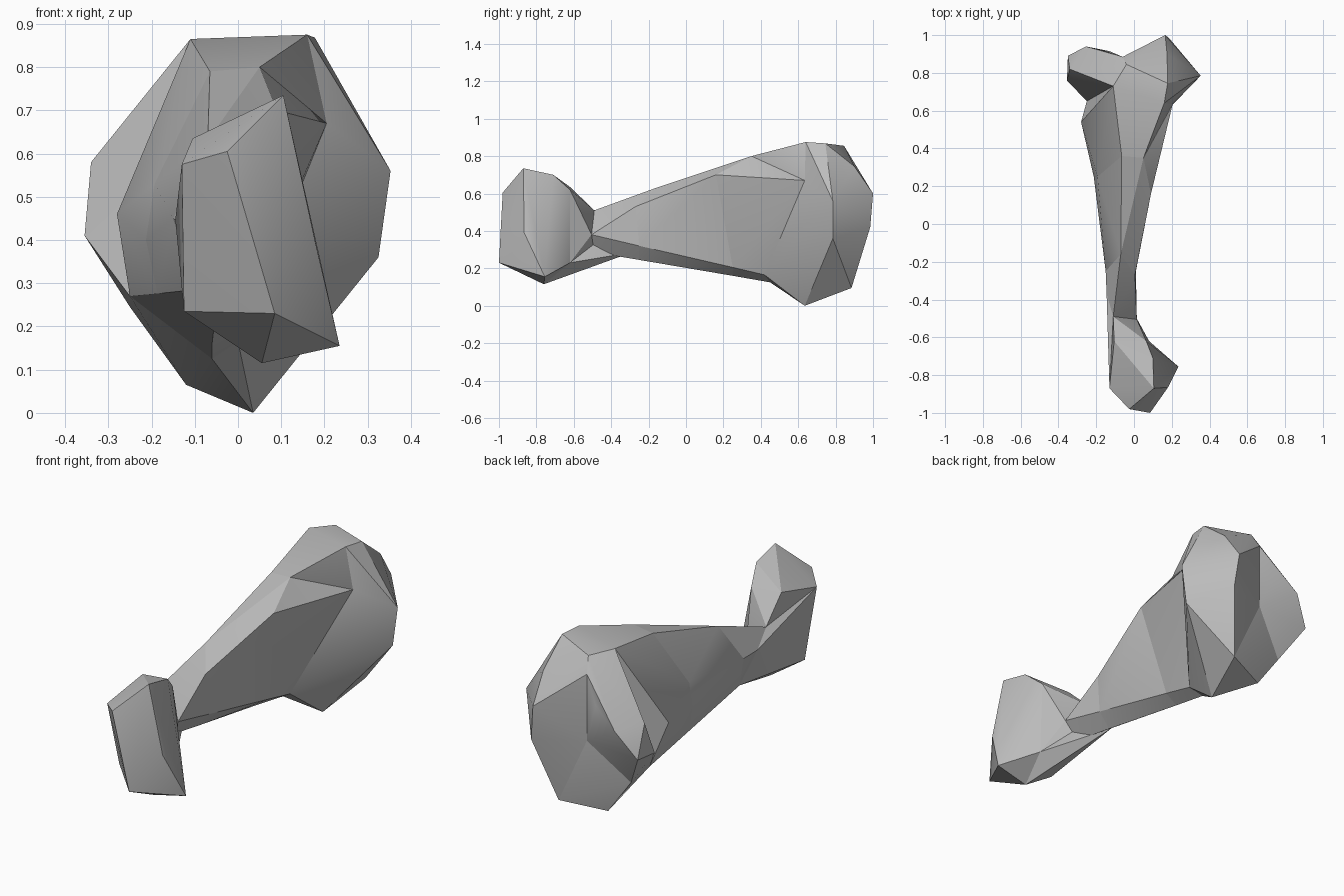
import bpy, bmesh, math

cube = bpy.data.objects.get("Cube")
if cube:
    bpy.data.objects.remove(cube, do_unlink=True)

grey = bpy.data.materials.new("bone grey")
grey.use_nodes = True
colour = (0.5, 0.5, 0.5, 1)
grey.diffuse_color = colour
grey.node_tree.nodes["Principled BSDF"].inputs["Base Color"].default_value = colour

# Corners of the small front knob
knob = dict(
    front_bottom=(.085, -1, .23), front_top=(-.025, -.98, .605),
    crown_front=(.105, -.87, .735), crown_back=(.1, -.71, .7),
    right_upper_front=(-.13, -.87, .575), right_lower=(-.125, -.78, .235),
    spur_tip=(.235, -.755, .155), spur_top=(.18, -.865, .39),
    underside=(.055, -.76, .115), back_right=(-.105, -.62, .635),
    back_left=(.065, -.62, .62), back_low=(.08, -.62, .23))

# Cross-sections of the shaft, from the neck to the broad end
neck_ring = dict(
    neck_top=(-.11, -.49, .51), neck_left=(.015, -.505, .38),
    neck_low=(-.05, -.49, .285), neck_right=(-.145, -.37, .447))
slim_ring = dict(
    slim_top=(-.07, -.16, .63), slim_left=(.005, -.27, .53),
    slim_low_left=(.01, -.25, .32), slim_low=(-.05, -.25, .245),
    slim_heel=(-.1, -.29, .285), slim_right=(-.15, -.25, .45))
wide_ring = dict(
    wide_top_right=(-.065, .36, .79), wide_top_left=(.05, .35, .8),
    wide_left=(.09, .16, .7), wide_low_left=(.003, .25, .205),
    wide_low=(-.06, .25, .16), wide_heel=(-.186, .25, .276),
    wide_right=(-.213, .25, .4), wide_ridge=(-.193, .25, .53))
root_ring = dict(
    root_top_right=(-.11, .73, .865), root_left=(.205, .635, .67),
    root_low_left=(0, .42, .165), root_low=(-.06, .45, .125),
    root_heel=(-.25, .65, .27), root_right=(-.28, .54, .46))

# Corners of the two back lobes, the valley between them and the base
left_lobe = dict(
    root_top_left=(.16, .64, .875),
    left_crown=(.178, .745, .868), left_outer_high=(.353, .785, .56),
    left_outer_low=(.325, .785, .36), left_back_high=(.175, .9, .745),
    left_back_tip=(.165, 1, .6), left_back_low=(.185, .985, .42),
    left_base=(.1, .885, .095))
right_lobe = dict(
    right_outer_high=(-.34, .82, .58), right_outer_low=(-.355, .76, .41),
    right_back_low=(-.35, .89, .42), right_back_tip=(-.255, .94, .56),
    right_back_high=(-.13, .915, .65), right_heel=(-.25, .8, .245))
valley = dict(
    valley_crown=(-.04, .845, .855), valley_high=(-.06, .885, .78),
    valley_mid=(-.06, .885, .44))
base = dict(base_keel=(.035, .635, 0), base_right=(-.12, .8, .065))

corners = {}
for group in (knob, neck_ring, slim_ring, wide_ring, root_ring,
              left_lobe, right_lobe, valley, base):
    corners.update(group)


def faceted_part(name, *groups):
    """Wrap a tight faceted skin around the named corners."""
    names = {key for group in groups for key in group}
    bm = bmesh.new()
    verts = [bm.verts.new(corners[key]) for key in corners if key in names]
    result = bmesh.ops.convex_hull(bm, input=verts)
    spare = set(result["geom_interior"]) | set(result["geom_unused"])
    bmesh.ops.delete(bm, geom=[v for v in spare if isinstance(v, bmesh.types.BMVert)],
                     context="VERTS")
    bmesh.ops.dissolve_limit(bm, angle_limit=math.radians(1),
                             verts=bm.verts[:], edges=bm.edges[:])
    bmesh.ops.recalc_face_normals(bm, faces=bm.faces[:])
    mesh = bpy.data.meshes.new(name)
    bm.to_mesh(mesh)
    bm.free()
    mesh.materials.append(grey)
    part = bpy.data.objects.new(name, mesh)
    bpy.context.collection.objects.link(part)
    bpy.ops.object.select_all(action="DESELECT")
    part.select_set(True)
    bpy.context.view_layer.objects.active = part
    bpy.ops.object.shade_smooth_by_angle(angle=math.radians(25))


# Front knob, the neck behind it and the heel running back under the shaft
faceted_part("front_knob", knob)
faceted_part("neck", ["neck_top", "neck_left", "neck_low", "right_lower", "underside",
                      "back_right", "back_left", "back_low", "right_upper_front"])
faceted_part("heel", ["neck_top", "neck_low", "neck_right", "slim_heel", "back_low",
                      "right_lower", "underside", "right_upper_front"])

# Shaft, section by section
faceted_part("shaft_front", neck_ring, slim_ring)
faceted_part("shaft_middle", slim_ring, wide_ring)
faceted_part("shaft_back", wide_ring, root_ring)

# Broad end: two lobes with a filled saddle between
faceted_part("left_lobe", left_lobe, valley, ["base_keel", "root_left", "root_low_left"])
faceted_part("right_lobe", right_lobe, valley, ["root_top_right", "root_heel"])
faceted_part("saddle", valley, base,
             ["wide_top_right", "wide_top_left", "root_top_right", "root_top_left",
              "root_left", "root_low_left", "root_low", "root_heel",
              "left_crown", "left_base", "right_heel"])
